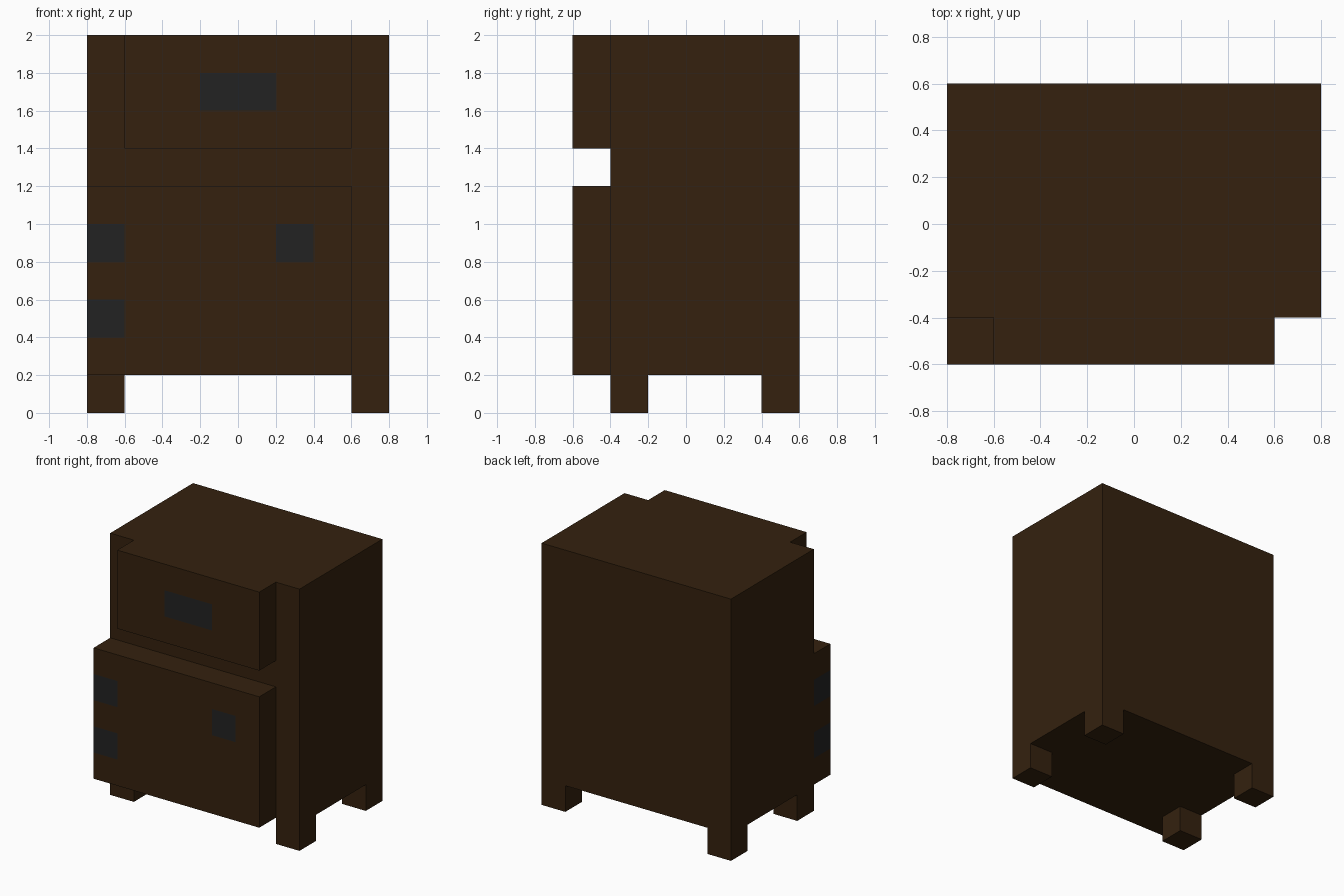
import bpy, bmesh
from mathutils import Vector

if "Cube" in bpy.data.objects:
    bpy.data.objects.remove(bpy.data.objects["Cube"])


def material(name, rgb):
    m = bpy.data.materials.new(name)
    m.diffuse_color = (*rgb, 1.0)
    m.use_nodes = True
    m.node_tree.nodes["Principled BSDF"].inputs["Base Color"].default_value = m.diffuse_color
    return m


WOOD = material("dark brown wood", (0.035, 0.0155, 0.0045))
IRON = material("charcoal iron", (0.016, 0.016, 0.016))


def box(name, lo, hi, x_cuts=(), z_cuts=(), is_iron=None):
    """Box between two corners, cut along x and z, iron faces chosen by a rule."""
    lo, hi = Vector(lo), Vector(hi)
    bm = bmesh.new()
    bmesh.ops.create_cube(bm, size=1)
    for v in bm.verts:
        v.co = Vector(((lo[i] + hi[i]) / 2 + v.co[i] * (hi[i] - lo[i]) for i in range(3)))
    for axis, cuts in (((1, 0, 0), x_cuts), ((0, 0, 1), z_cuts)):
        for c in cuts:
            bmesh.ops.bisect_plane(bm, geom=bm.verts[:] + bm.edges[:] + bm.faces[:],
                                   plane_co=Vector(axis) * c, plane_no=axis)
    bm.normal_update()
    if is_iron:
        for f in bm.faces:
            f.material_index = int(is_iron(f.calc_center_median(), f.normal))
    mesh = bpy.data.meshes.new(name)
    bm.to_mesh(mesh)
    bm.free()
    mesh.materials.append(WOOD)
    if is_iron:
        mesh.materials.append(IRON)
    ob = bpy.data.objects.new(name, mesh)
    bpy.context.collection.objects.link(ob)
    return ob


# Cabinet body
box("cabinet_body", (-0.8, -0.4, 0.2), (0.8, 0.6, 2.0))

# Four square feet
for side, x in (("left", -0.8), ("right", 0.6)):
    for end, y in (("front", -0.4), ("back", 0.4)):
        box(f"{end}_{side}_foot", (x, y, 0), (x + 0.2, y + 0.2, 0.2))


# Drawer front with a handle in the middle
def drawer_handle(c, n):
    return n.y < -0.5 and abs(c.x) < 0.2 and 1.6 < c.z < 1.8


box("drawer", (-0.6, -0.6, 1.4), (0.6, -0.4, 2.0),
    (-0.2, 0.2), (1.6, 1.8), drawer_handle)


# Door with a knob and two hinges that wrap around its left side
def door_fittings(c, n):
    upper, lower = 0.8 < c.z < 1.0, 0.4 < c.z < 0.6
    knob = n.y < -0.5 and 0.2 < c.x < 0.4 and upper
    hinge = (n.y < -0.5 or n.x < -0.5) and c.x < -0.6 and (upper or lower)
    return knob or hinge


box("door", (-0.8, -0.6, 0.2), (0.6, -0.4, 1.2),
    (-0.6, 0.2, 0.4), (0.4, 0.6, 0.8, 1.0), door_fittings)
